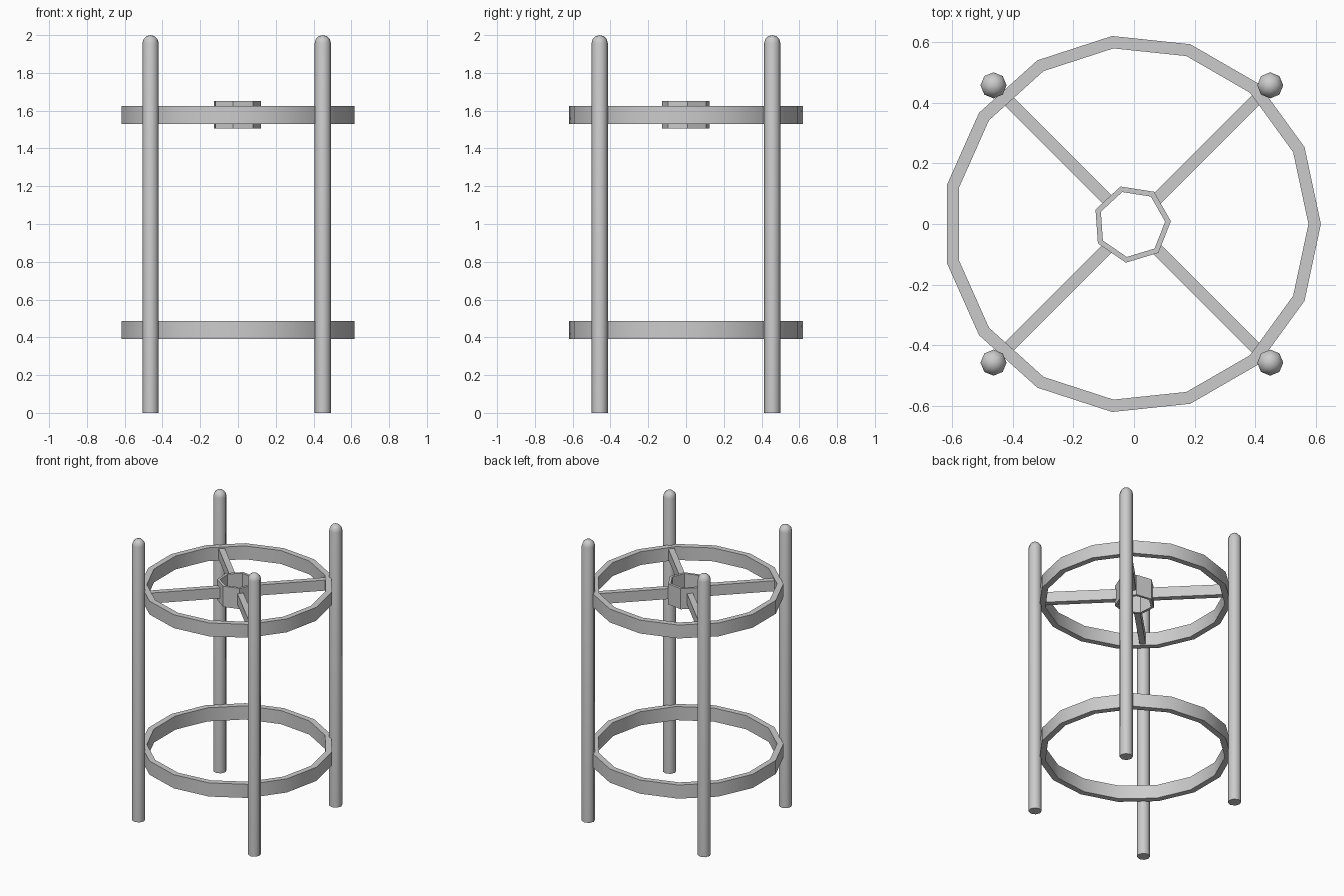
import bpy, bmesh
from math import cos, sin, pi, radians

if "Cube" in bpy.data.objects:
    bpy.data.objects.remove(bpy.data.objects["Cube"])

CX = -0.007  # common axis


def make(name, verts, faces, angle=None):
    mesh = bpy.data.meshes.new(name)
    mesh.from_pydata(verts, [], faces)
    bm = bmesh.new()
    bm.from_mesh(mesh)
    bmesh.ops.recalc_face_normals(bm, faces=bm.faces)
    bm.to_mesh(mesh)
    bm.free()
    ob = bpy.data.objects.new(name, mesh)
    bpy.context.collection.objects.link(ob)
    if angle:
        bpy.ops.object.select_all(action='DESELECT')
        ob.select_set(True)
        bpy.context.view_layer.objects.active = ob
        bpy.ops.object.shade_smooth_by_angle(angle=radians(angle))
    return ob


def band(name, n, r_out, r_in, z0, z1, turn=0, angle=None):
    """Hollow polygonal ring with a rectangular section."""
    section = [(r_out, z0), (r_out, z1), (r_in, z1), (r_in, z0)]
    verts, faces = [], []
    for i in range(n):
        a = 2 * pi * i / n + turn
        verts += [(CX + r * cos(a), r * sin(a), z) for r, z in section]
        j = (i + 1) % n
        for k in range(4):
            m = (k + 1) % 4
            faces.append((4*i + k, 4*j + k, 4*j + m, 4*i + m))
    return make(name, verts, faces, angle)


def post(name, x, y, r=0.043, n=8):
    """Upright rod with a domed top."""
    profile = [(r, 0), (r, 2 - r)]
    profile += [(r * cos(t), 2 - r + r * sin(t)) for t in (pi / 6, pi / 3)]
    verts = [(x + q * cos(2*pi*i/n), y + q * sin(2*pi*i/n), z)
             for q, z in profile for i in range(n)]
    faces = [(k*n + i, k*n + (i+1) % n, (k+1)*n + (i+1) % n, (k+1)*n + i)
             for k in range(3) for i in range(n)]
    verts.append((x, y, 2))
    faces += [(3*n + i, 3*n + (i+1) % n, 4*n) for i in range(n)]
    faces.append(tuple(range(n)))
    return make(name, verts, faces, 50)


def spoke(name, a, r0=0.115, r1=0.59, w=0.02, z0=1.54, z1=1.615):
    """Flat bar running from hub to ring."""
    verts = [(CX + r*cos(a) - s*sin(a), r*sin(a) + s*cos(a), z)
             for r in (r0, r1) for s, z in ((-w, z0), (w, z0), (w, z1), (-w, z1))]
    faces = [(0, 1, 2, 3), (4, 5, 6, 7)]
    faces += [(k, (k+1) % 4, 4 + (k+1) % 4, 4 + k) for k in range(4)]
    return make(name, verts, faces)


# Rings and hub
band("lower_ring", 15, 0.623, 0.582, 0.39, 0.487, angle=30)
band("upper_ring", 15, 0.623, 0.582, 1.53, 1.625, angle=30)
band("hub", 7, 0.129, 0.110, 1.505, 1.652, turn=radians(4))

# Four posts and four diagonal spokes
for i in range(4):
    a = pi / 4 + i * pi / 2
    sx, sy = (1 if cos(a) > 0 else -1), (1 if sin(a) > 0 else -1)
    post(f"post_{i + 1}", CX + 0.456 * sx, 0.457 * sy)
    spoke(f"spoke_{i + 1}", a)
